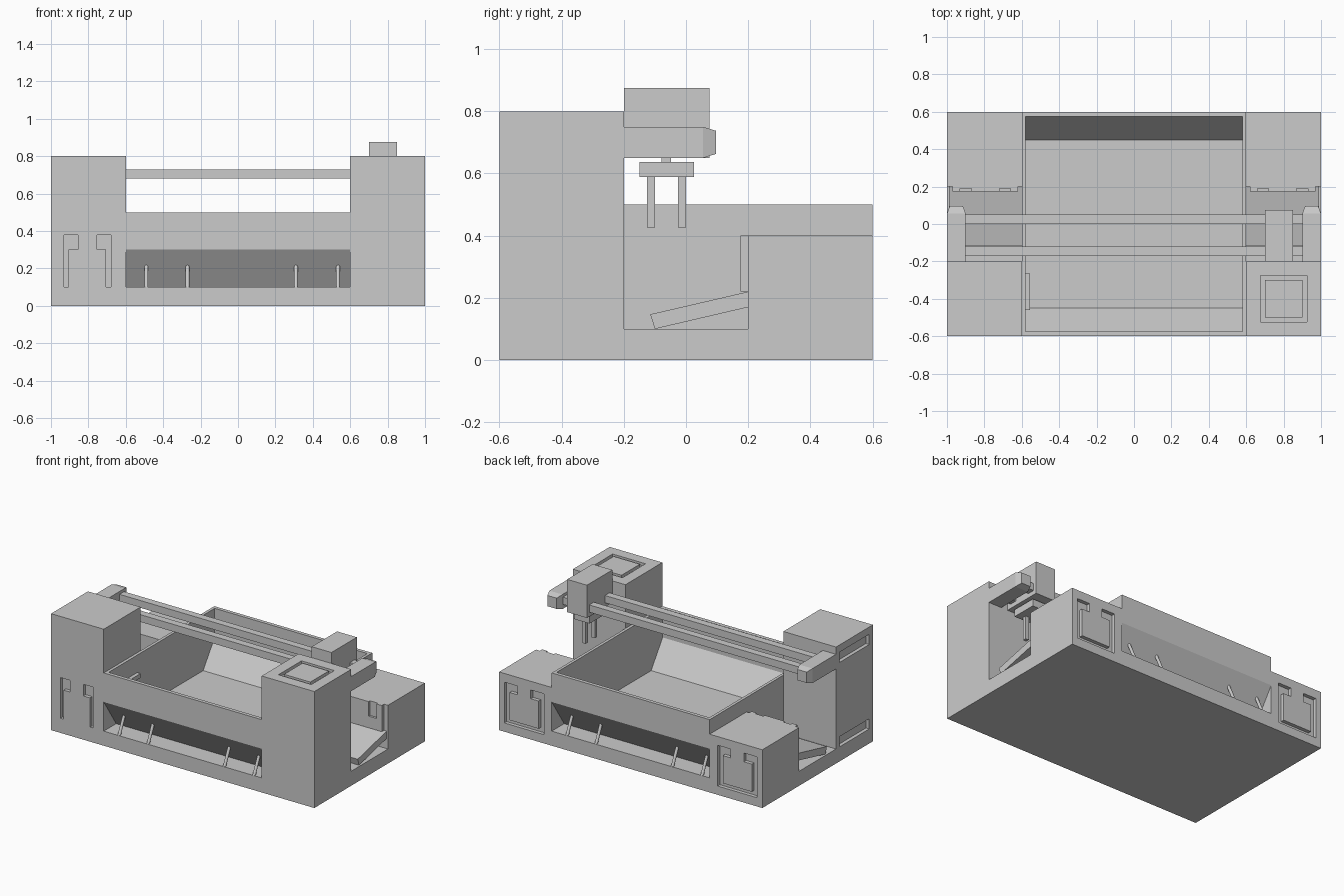
import bpy, bmesh
from mathutils import Vector

old = bpy.data.objects.get("Cube")
if old:
    bpy.data.objects.remove(old, do_unlink=True)

grey = bpy.data.materials.new("light_grey")
grey.use_nodes = True
grey.diffuse_color = (0.6, 0.6, 0.6, 1)
grey.node_tree.nodes["Principled BSDF"].inputs["Base Color"].default_value = (0.6, 0.6, 0.6, 1)


def finish(name, bm):
    bmesh.ops.recalc_face_normals(bm, faces=bm.faces)
    mesh = bpy.data.meshes.new(name)
    bm.to_mesh(mesh)
    bm.free()
    mesh.materials.append(grey)
    obj = bpy.data.objects.new(name, mesh)
    bpy.context.scene.collection.objects.link(obj)
    return obj


def prism(name, profile, axis, a, b):
    """Extrude a 2D profile from a to b along the given axis (0, 1 or 2)."""
    bm = bmesh.new()

    def point(p, d):
        c = list(p)
        c.insert(axis, d)
        return bm.verts.new(c)

    lo = [point(p, a) for p in profile]
    hi = [point(p, b) for p in profile]
    bm.faces.new(lo)
    bm.faces.new(hi)
    n = len(lo)
    for i in range(n):
        bm.faces.new((lo[i], lo[(i + 1) % n], hi[(i + 1) % n], hi[i]))
    return finish(name, bm)


def box(name, x, y, z):
    return prism(name, [(x[0], y[0]), (x[1], y[0]), (x[1], y[1]), (x[0], y[1])], 2, *z)


def cut(obj, cutter):
    mod = obj.modifiers.new("cut", "BOOLEAN")
    mod.operation = "DIFFERENCE"
    mod.solver = "EXACT"
    mod.object = cutter
    bpy.context.view_layer.update()
    deps = bpy.context.evaluated_depsgraph_get()
    mesh = bpy.data.meshes.new_from_object(obj.evaluated_get(deps))
    obj.modifiers.clear()
    obj.data = mesh
    bpy.data.objects.remove(cutter, do_unlink=True)


def span(s, a, b):
    return sorted((s * a, s * b))


def mirror(pts):
    return [(-u, v) for u, v in reversed(pts)]


# Central hopper: sloped trough with an undercut opening at front and back
outer = [(0.6, 0), (0.6, 0.1), (0.465, 0.1), (0.6, 0.3), (0.6, 0.5)]
inner = [(0.575, 0.5), (0.575, 0.3), (0.45, 0.12)]
half = outer + inner
prism("hopper_trough", half + mirror(half), 0, -0.58, 0.58)
for s, side in ((1, "left"), (-1, "right")):
    prism(side + "_hopper_wall", outer + mirror(outer), 0, *span(s, 0.58, 0.6))
box("hopper_ledge", (-0.58, -0.555), (-0.46, -0.265), (0.35, 0.38))

# Side blocks: tall front tower, open bay, low back tower
tower = [(-0.6, 0), (0.6, 0), (0.6, 0.4), (0.2, 0.4), (0.2, 0.1),
         (-0.2, 0.1), (-0.2, 0.8), (-0.6, 0.8)]
back_groove = [(0.15, 0.06), (0.15, 0.34), (0.05, 0.34), (0.05, 0.28), (0.11, 0.28), (0.11, 0.09)]
blocks = {}
for s, side in ((1, "left"), (-1, "right")):
    block = blocks[side] = prism(side + "_block", tower, 0, *span(s, 0.6, 1))
    groove = [(u + s * 0.81, v) for u, v in back_groove + mirror(back_groove)]
    cut(block, prism("groove_cutter", groove, 1, 0.575, 0.65))

    # Chute ramp and hatch inside the bay
    prism(side + "_ramp", [(-0.1, 0.1), (0.2, 0.17), (0.2, 0.22), (-0.115, 0.147)],
          0, *span(s, 0.6, 0.99))
    hatch = box(side + "_hatch", span(s, 0.62, 0.97), (0.175, 0.21), (0.22, 0.4))
    for a, b in ((0.66, 0.72), (0.87, 0.93)):
        cut(hatch, box("hatch_cutter", span(s, a, b), (0.15, 0.19), (0.3, 0.45)))

# Front hatch grooves on the right tower
leg = [(0.1, 0.1), (0.125, 0.1), (0.125, 0.38), (0.05, 0.38), (0.05, 0.3), (0.1, 0.3)]
for pts in (leg, mirror(leg)):
    cut(blocks["right"], prism("leg_cutter", [(u - 0.805, v) for u, v in pts], 1, -0.65, -0.575))

# Slots on the outer side of the right tower
for z in (0.1, 0.68):
    cut(blocks["right"], box("slot_cutter", (-1.1, -0.975), (-0.56, -0.24), (z, z + 0.07)))

# Square frame groove on top of the left tower
cut(blocks["left"], box("frame_cutter", (0.675, 0.925), (-0.525, -0.275), (0.78, 0.9)))
box("top_pad", (0.7, 0.9), (-0.5, -0.3), (0.77, 0.8))

# Slanted props in the openings, repeated with a half turn at the back
for s, end in ((1, "front"), (-1, "back")):
    for i, x in enumerate((-0.49, -0.27, 0.31, 0.535)):
        foot = Vector((s * x, s * -0.59, 0.095))
        head = Vector((s * x, s * -0.535, 0.215))
        bm = bmesh.new()
        bmesh.ops.create_cone(bm, cap_ends=True, segments=12, radius1=0.01, radius2=0.01,
                              depth=(head - foot).length)
        bm.transform((head - foot).to_track_quat("Z", "Y").to_matrix().to_4x4())
        bmesh.ops.translate(bm, vec=(foot + head) / 2, verts=bm.verts)
        finish(f"{end}_prop_{i + 1}", bm)

# Gantry: two rails between tapered end arms
for name, y in (("front_rail", -0.17), ("back_rail", 0.0)):
    box(name, (-0.92, 0.92), (y, y + 0.05), (0.68, 0.73))
for s, side in ((1, "left"), (-1, "right")):
    bm = bmesh.new()
    rings = []
    for y, dx, dz in ((-0.2, 0.05, 0.05), (0.055, 0.05, 0.05), (0.097, 0.035, 0.037)):
        rings.append([bm.verts.new((s * 0.95 + i * dx, y, 0.7 + k * dz))
                      for i, k in ((-1, -1), (1, -1), (1, 1), (-1, 1))])
    for r, t in zip(rings, rings[1:]):
        for i in range(4):
            j = (i + 1) % 4
            bm.faces.new((r[i], r[j], t[j], t[i]))
    bm.faces.new(rings[0])
    bm.faces.new(rings[-1])
    finish(side + "_gantry_arm", bm)

# Carriage with gripper
box("carriage", (0.7, 0.85), (-0.2, 0.075), (0.65, 0.875))
box("gripper_stem", (0.76, 0.79), (-0.078, -0.048), (0.63, 0.655))
box("gripper_plate", (0.715, 0.835), (-0.15, 0.025), (0.588, 0.637))
for name, y in (("front_finger", -0.125), ("back_finger", -0.025)):
    box(name, (0.7625, 0.7875), (y, y + 0.025), (0.427, 0.59))
